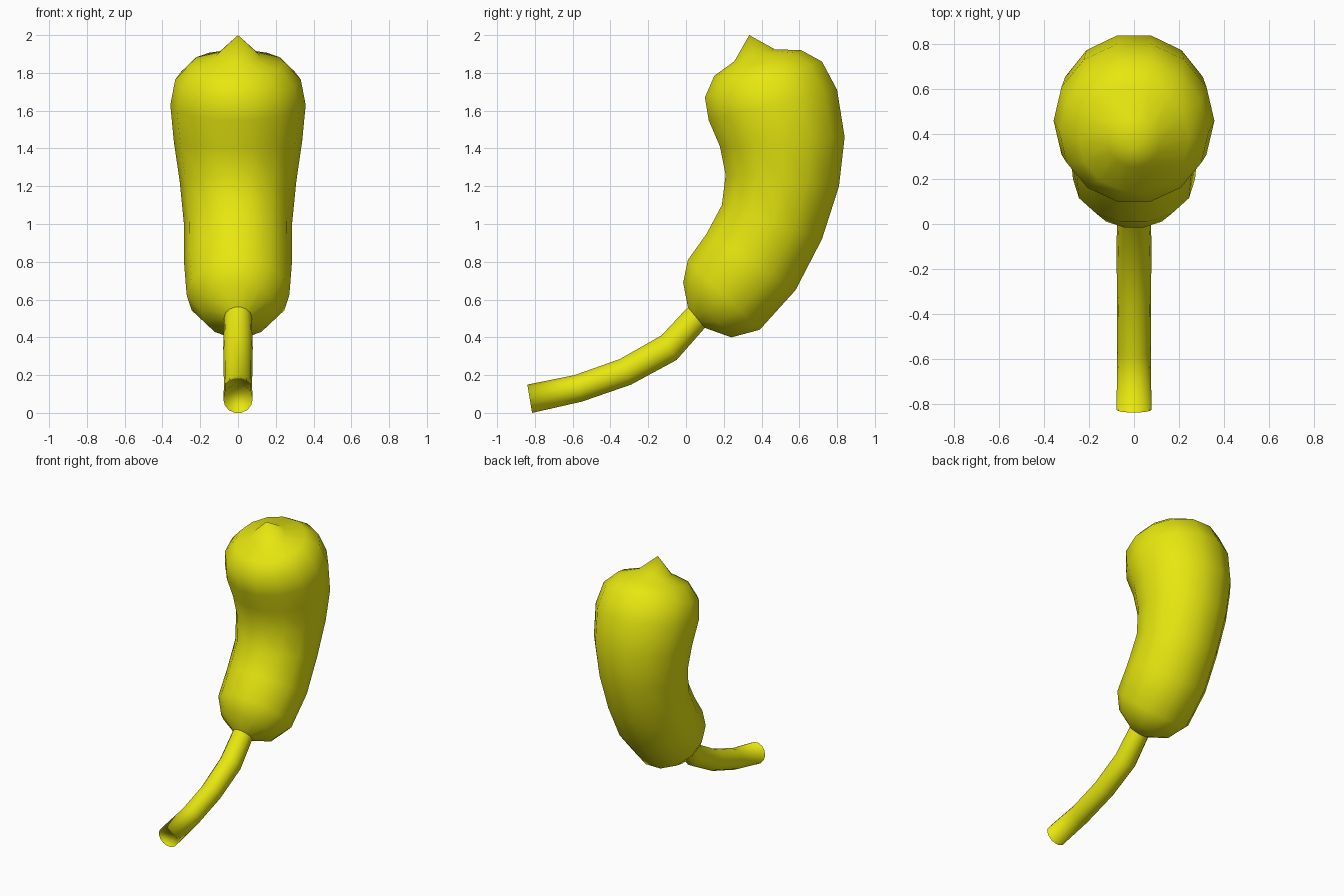
import bpy, bmesh, math
from mathutils import Vector

if "Cube" in bpy.data.objects:
    bpy.data.objects.remove(bpy.data.objects["Cube"])

SIDES = 14

yellow = bpy.data.materials.new("yellow")
yellow.diffuse_color = (0.8, 0.8, 0.005, 1)
yellow.use_nodes = True
yellow.node_tree.nodes["Principled BSDF"].inputs["Base Color"].default_value = yellow.diffuse_color


def add_ring(bm, y1, z1, y2, z2):
    """Round section whose opposite flats touch the two given profile points."""
    a, b = Vector((0, y1, z1)), Vector((0, y2, z2))
    mid, across = (a + b) / 2, (b - a).normalized()
    r = (b - a).length / 2 / math.cos(math.pi / SIDES)
    verts = []
    for i in range(SIDES):
        t = (i + 0.5) * 2 * math.pi / SIDES
        verts.append(bm.verts.new(mid + across * r * math.cos(t)
                                  + Vector((r * math.sin(t), 0, 0))))
    return verts


def make_tube(name, sections, tip=None, cap=False):
    """Skin the sections; the thin shell's faces are wound towards its inside."""
    bm = bmesh.new()
    rings = [add_ring(bm, *s) for s in sections]
    for lo, hi in zip(rings, rings[1:]):
        for i in range(SIDES):
            j = (i + 1) % SIDES
            bm.faces.new((lo[i], lo[j], hi[j], hi[i]))
    if tip:
        point = bm.verts.new(tip)
        top = rings[-1]
        for i in range(SIDES):
            bm.faces.new((top[i], top[(i + 1) % SIDES], point))
    if cap:
        bm.faces.new(rings[0])
    for f in bm.faces:
        f.smooth = True
    mesh = bpy.data.meshes.new(name)
    bm.to_mesh(mesh)
    bm.free()
    mesh.materials.append(yellow)
    obj = bpy.data.objects.new(name, mesh)
    bpy.context.collection.objects.link(obj)
    return obj


collar = (0.01, 0.56, 0.10, 0.45)

# Curved stem with a cut end
make_tube("stem", [
    (-0.84, 0.15, -0.815, 0.0),
    (-0.59, 0.20, -0.55, 0.06),
    (-0.35, 0.285, -0.29, 0.15),
    (-0.13, 0.41, -0.05, 0.28),
    collar,
], cap=True)

# Bent fruit body ending in a small pointed tip
make_tube("fruit_body", [
    collar,
    (-0.015, 0.69, 0.24, 0.40),
    (0.01, 0.81, 0.39, 0.44),
    (0.11, 0.95, 0.58, 0.65),
    (0.19, 1.10, 0.72, 0.92),
    (0.21, 1.26, 0.81, 1.20),
    (0.18, 1.41, 0.84, 1.46),
    (0.12, 1.55, 0.80, 1.71),
    (0.10, 1.67, 0.72, 1.86),
    (0.15, 1.785, 0.61, 1.92),
    (0.255, 1.86, 0.47, 1.925),
], tip=(0, 0.335, 2.0))
